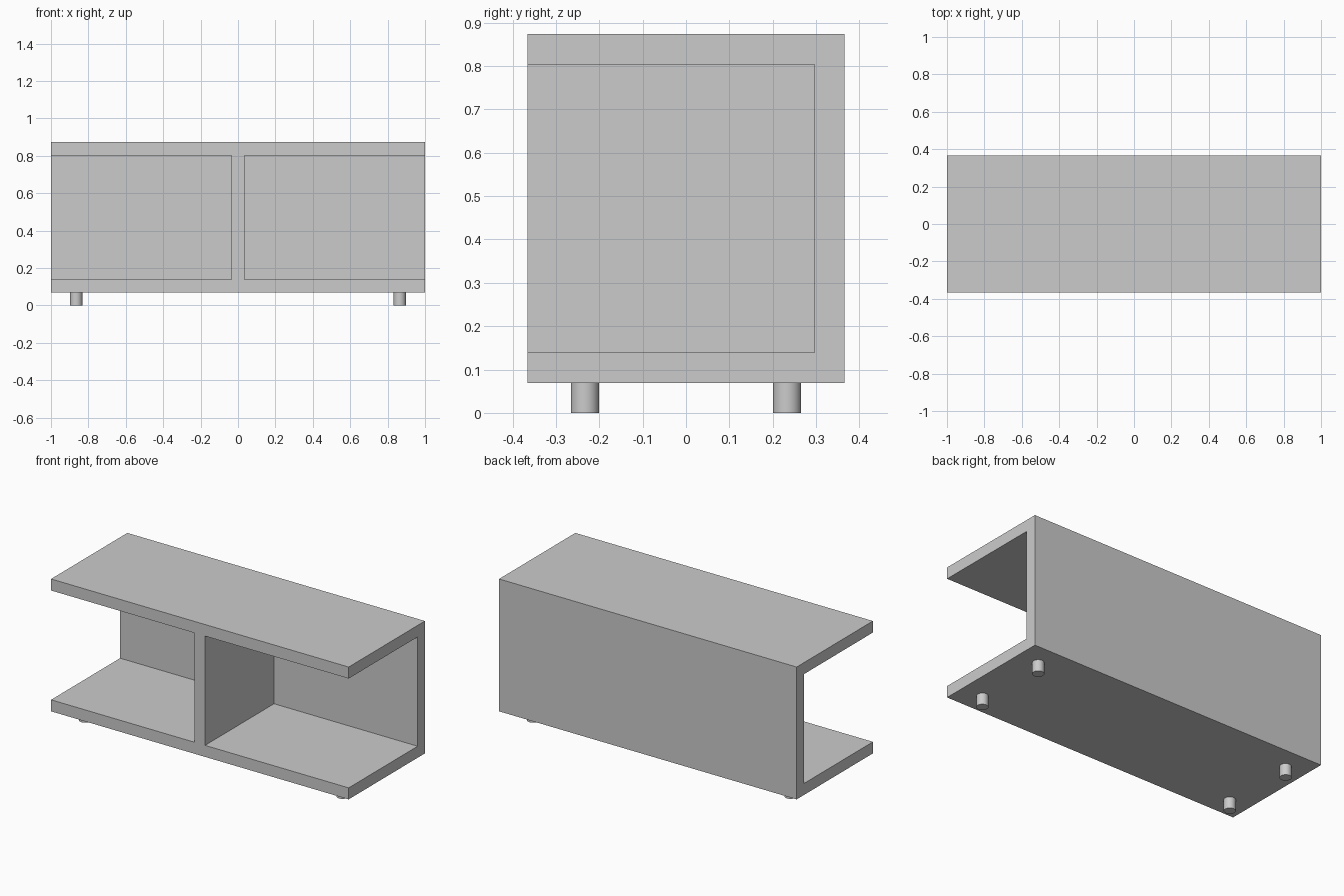
import bpy

if "Cube" in bpy.data.objects:
    bpy.data.objects.remove(bpy.data.objects["Cube"], do_unlink=True)

HALF_LENGTH, HALF_DEPTH = 1.0, 0.366
BOTTOM, TOP, BOARD = 0.069, 0.873, 0.07

grey = bpy.data.materials.new("plain grey")
grey.use_nodes = True
colour = (0.6, 0.6, 0.6, 1)
grey.diffuse_color = colour
grey.node_tree.nodes["Principled BSDF"].inputs["Base Color"].default_value = colour


def box(name, low, high):
    """Box between two opposite corners."""
    centre = [(a + b) / 2 for a, b in zip(low, high)]
    bpy.ops.mesh.primitive_cube_add(size=1, location=centre)
    ob = bpy.context.object
    ob.name = name
    ob.scale = [b - a for a, b in zip(low, high)]
    bpy.ops.object.transform_apply(location=True, rotation=False, scale=True)
    ob.data.materials.append(grey)
    return ob


# Cabinet body: top, bottom, back and central divider in one solid piece
cabinet = box("cabinet_body", (-HALF_LENGTH, -HALF_DEPTH, BOTTOM),
              (HALF_LENGTH, HALF_DEPTH, TOP))

# Two compartments, open at the front and at the outer end
for side in (-1, 1):
    xs = sorted((side * BOARD / 2, side * (HALF_LENGTH + 0.1)))
    cutter = box("compartment_cutter", (xs[0], -HALF_DEPTH - 0.1, BOTTOM + BOARD),
                 (xs[1], HALF_DEPTH - BOARD, TOP - BOARD))
    cutter.hide_render = True
    cut = cabinet.modifiers.new("compartment", 'BOOLEAN')
    cut.operation = 'DIFFERENCE'
    cut.solver = 'EXACT'
    cut.object = cutter
    bpy.context.view_layer.objects.active = cabinet
    bpy.ops.object.modifier_apply(modifier=cut.name)
    bpy.data.objects.remove(cutter, do_unlink=True)

# Four short round feet
for x, side in ((-0.865, "right"), (0.865, "left")):
    for y, end in ((-0.233, "front"), (0.233, "back")):
        bpy.ops.mesh.primitive_cylinder_add(vertices=32, radius=0.0325, depth=BOTTOM,
                                            location=(x, y, BOTTOM / 2))
        foot = bpy.context.object
        foot.name = f"{end}_{side}_foot"
        foot.data.materials.append(grey)
        bpy.ops.object.shade_smooth_by_angle()
